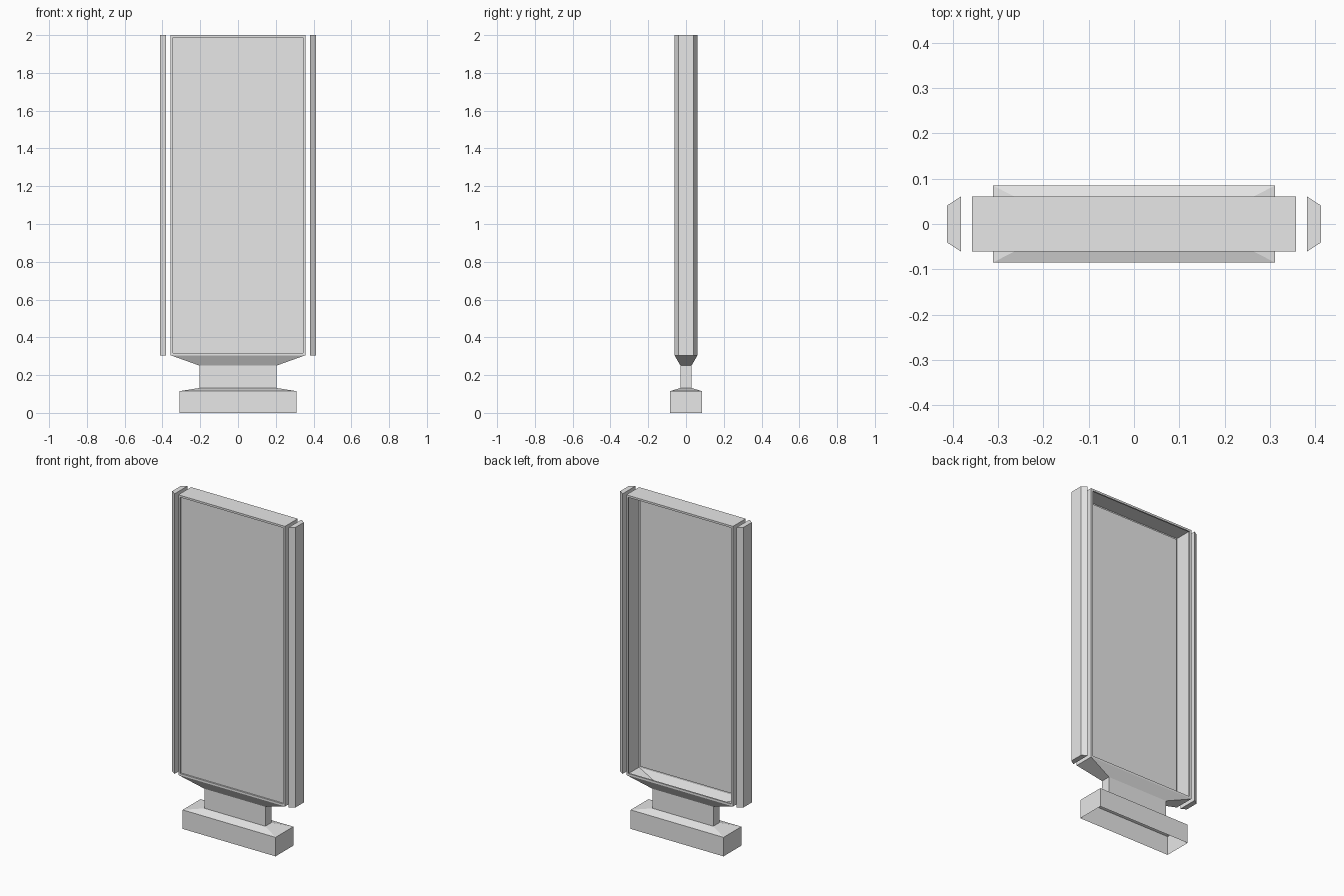
import bpy
import bmesh

cube = bpy.data.objects.get("Cube")
if cube:
    bpy.data.objects.remove(cube, do_unlink=True)

GREY = (0.8, 0.8, 0.8, 1.0)
metal = bpy.data.materials.new("light_grey")
metal.use_nodes = True
metal.diffuse_color = GREY
metal.node_tree.nodes["Principled BSDF"].inputs["Base Color"].default_value = GREY


def loft(name, rings, cap_start=False, cap_end=False, skip=()):
    """Skin four-cornered rings; skip holds (segment, side) pairs left open."""
    bm = bmesh.new()
    loops = [[bm.verts.new(p) for p in ring] for ring in rings]
    for s, (a, b) in enumerate(zip(loops, loops[1:])):
        for i in range(4):
            if (s, i) not in skip:
                j = (i + 1) % 4
                bm.faces.new((a[i], a[j], b[j], b[i]))
    if cap_start:
        bm.faces.new(loops[0][::-1])
    if cap_end:
        bm.faces.new(loops[-1])
    mesh = bpy.data.meshes.new(name)
    bm.to_mesh(mesh)
    bm.free()
    mesh.materials.append(metal)
    obj = bpy.data.objects.new(name, mesh)
    bpy.context.collection.objects.link(obj)
    return obj


def flat_ring(hx, hy, z):
    return [(-hx, -hy, z), (hx, -hy, z), (hx, hy, z), (-hx, hy, z)]


HALF_W, HALF_D, LOW, HIGH = 0.357, 0.061, 0.305, 2.0
RIM, PANEL_Y = 0.012, 0.052


def upright_ring(inset, y):
    x, lo, hi = HALF_W - inset, LOW + inset, HIGH - inset
    return [(-x, y, lo), (x, y, lo), (x, y, hi), (-x, y, hi)]


# Display case: recessed front panel, rims, walls, open back and open floor
loft("display_case",
     [upright_ring(RIM, -PANEL_Y), upright_ring(RIM, -HALF_D),
      upright_ring(0, -HALF_D), upright_ring(0, HALF_D),
      upright_ring(RIM, HALF_D), upright_ring(RIM, PANEL_Y)],
     cap_start=True, skip={(2, 0)})

# Hollow neck flaring out under the case
loft("neck", [flat_ring(0.203, 0.029, 0.13), flat_ring(0.203, 0.029, 0.25),
              flat_ring(HALF_W, HALF_D, LOW)])

# Hollow foot with a sloped top, open underneath
loft("base", [flat_ring(0.311, 0.085, 0), flat_ring(0.311, 0.085, 0.115),
              flat_ring(0.203, 0.029, 0.132)])

# Chamfered bars standing clear of each side
for side, label in ((-1, "right"), (1, "left")):
    outline = [(0.381, -HALF_D), (0.412, -0.041), (0.412, 0.041), (0.381, HALF_D)]
    if side < 0:
        outline.reverse()
    loft(label + "_side_bar",
         [[(side * x, y, z) for x, y in outline] for z in (LOW, HIGH)],
         cap_start=True, cap_end=True)
